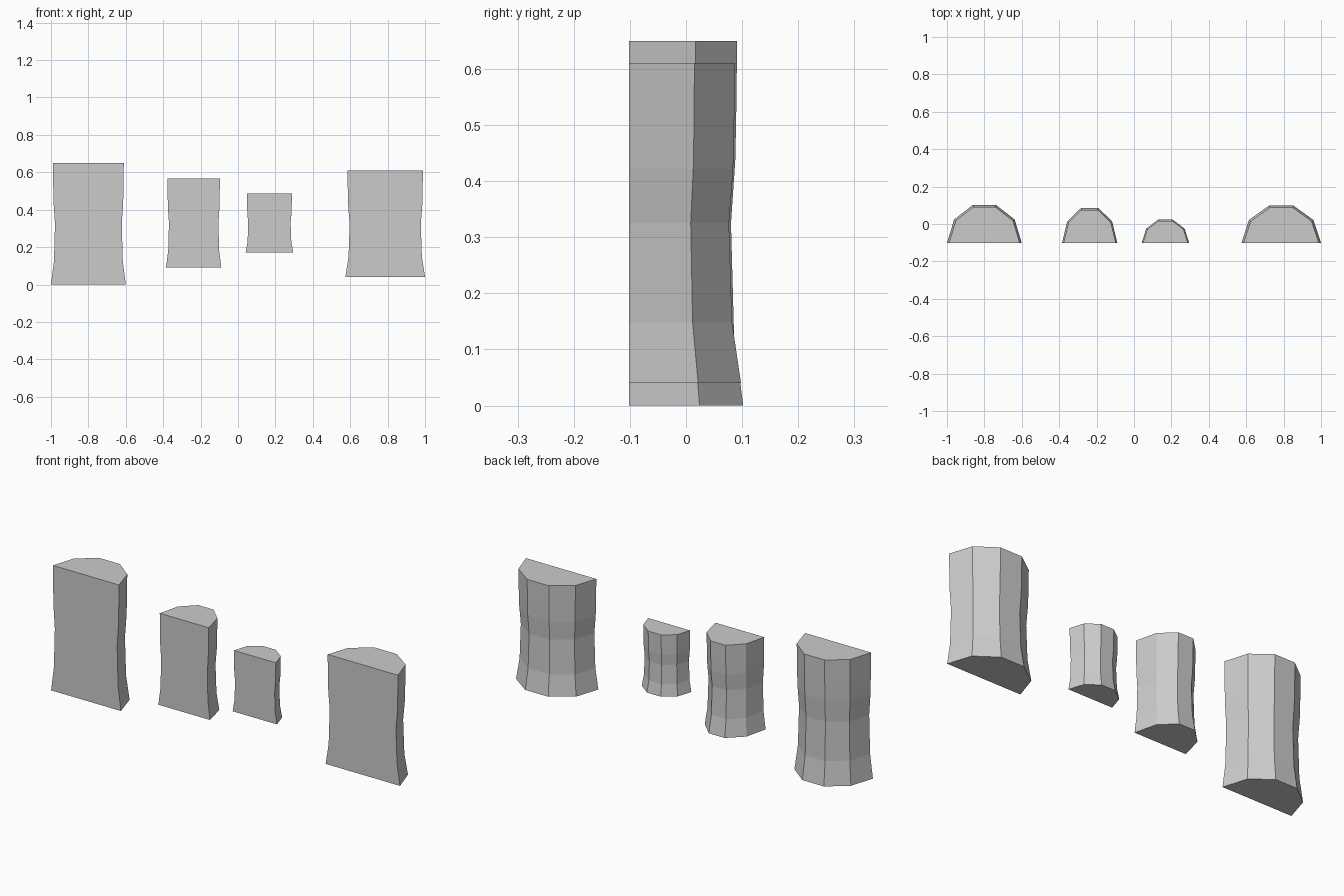
import bpy, bmesh
from math import sin, cos, pi

if "Cube" in bpy.data.objects:
    bpy.data.objects.remove(bpy.data.objects["Cube"])

BACK_Y = -0.102
# Waisted profile: (fraction of height, scale)
PROFILE = [(0, 1.0), (0.19, 0.92), (0.5, 0.893), (0.67, 0.93), (0.78, 0.938), (1, 0.947)]


def half_column(name, x, half_width, depth, z0, z1):
    """Half of a ten-sided column with a flat front face."""
    bm = bmesh.new()
    ry = depth / sin(pi * 0.4)
    rings = []
    for f, s in PROFILE:
        rings.append([bm.verts.new((x + half_width * s * cos(pi * i / 5),
                                    BACK_Y + ry * s * sin(pi * i / 5),
                                    z0 + (z1 - z0) * f)) for i in range(6)])
    for a, b in zip(rings, rings[1:]):
        for i in range(6):
            j = (i + 1) % 6
            bm.faces.new((a[i], a[j], b[j], b[i]))
    bm.faces.new(rings[0][::-1])
    bm.faces.new(rings[-1])
    bmesh.ops.recalc_face_normals(bm, faces=bm.faces)
    mesh = bpy.data.meshes.new(name)
    bm.to_mesh(mesh)
    bm.free()
    bpy.context.collection.objects.link(bpy.data.objects.new(name, mesh))


# Four separate half columns, left to right
half_column("tall_half_column", -0.8, 0.2, 0.204, 0.0, 0.65)
half_column("medium_half_column", -0.237, 0.148, 0.188, 0.09, 0.566)
half_column("small_half_column", 0.168, 0.127, 0.125, 0.17, 0.487)
half_column("wide_half_column", 0.787, 0.213, 0.2, 0.04, 0.61)
